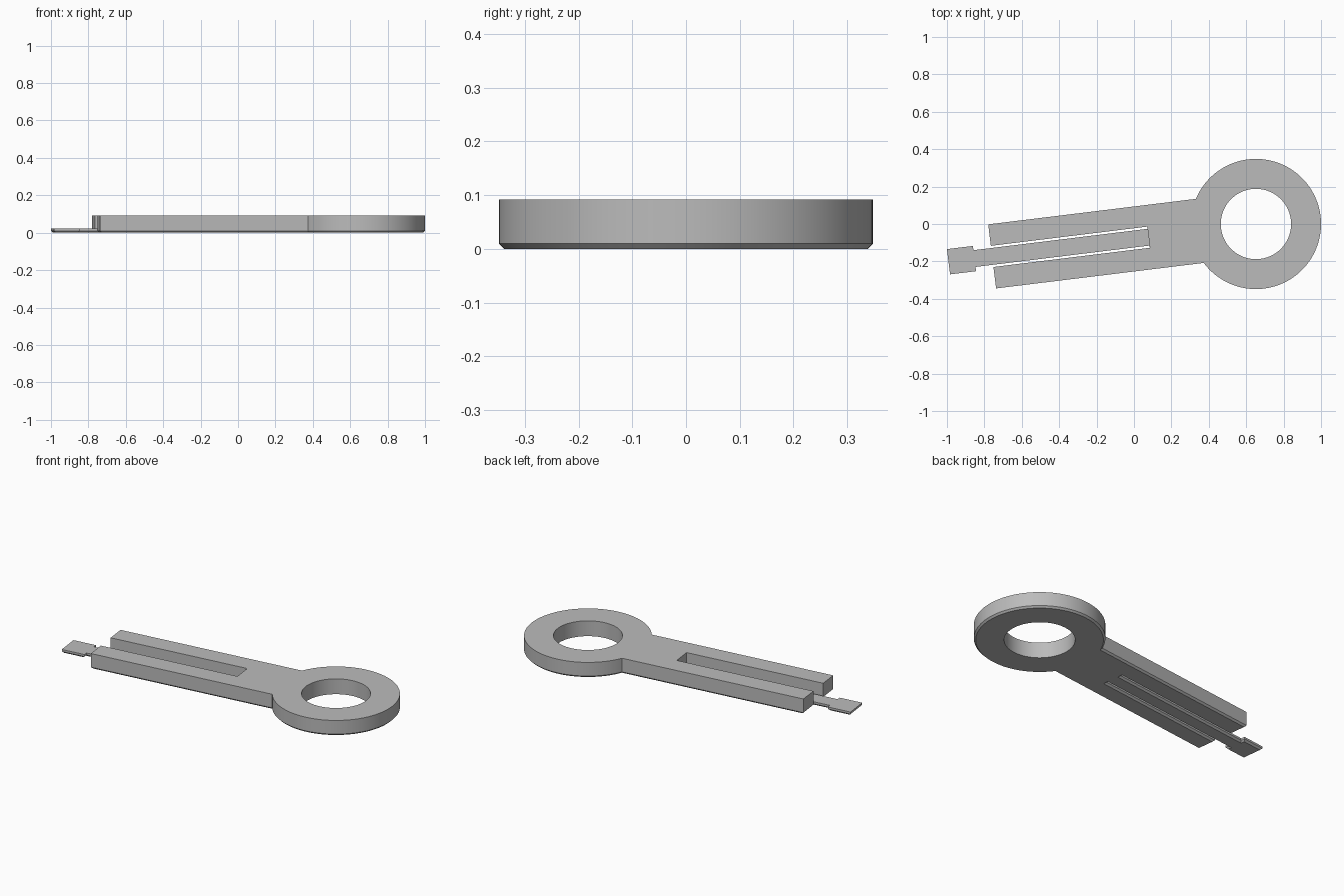
import bpy, bmesh, math
from mathutils import Vector

cube = bpy.data.objects.get("Cube")
if cube:
    bpy.data.objects.remove(cube, do_unlink=True)

RING_R, HOLE_R = 0.348, 0.188
HEIGHT, TONGUE_TOP, CHAMFER = 0.092, 0.022, 0.01
ARM_W, SLOT_W, TONGUE_W, HEAD_W = 0.1725, 0.057, 0.045, 0.068   # half widths
ARM_END, SLOT_END, HEAD_START, HEAD_END = -1.421, -0.579, -1.516, -1.656
TILT, CENTRE = math.radians(7), (0.652, 0, 0)

grey = bpy.data.materials.new("plain_grey")
grey.use_nodes = True
colour = (0.5, 0.5, 0.5, 1)
grey.diffuse_color = colour
grey.node_tree.nodes["Principled BSDF"].inputs["Base Color"].default_value = colour


def inset(points, d):
    """Move every side of a counter-clockwise outline inwards by d."""
    result = []
    for i, p in enumerate(points):
        a = (p - points[i - 1]).normalized()
        b = (points[(i + 1) % len(points)] - p).normalized()
        n, m = Vector((-a.y, a.x)), Vector((-b.y, b.x))
        result.append(p + (n + m) * d / (1 + n.dot(m)))
    return result


def loft(name, layers):
    """Stack outlines given as (points, z) into a closed solid."""
    bm = bmesh.new()
    loops = [[bm.verts.new((p.x, p.y, z)) for p in pts] for pts, z in layers]
    bm.faces.new(loops[0][::-1])
    bm.faces.new(loops[-1])
    for low, high in zip(loops, loops[1:]):
        for i in range(len(low)):
            j = (i + 1) % len(low)
            bm.faces.new((low[i], low[j], high[j], high[i]))
    mesh = bpy.data.meshes.new(name)
    bm.to_mesh(mesh)
    bm.free()
    obj = bpy.data.objects.new(name, mesh)
    bpy.context.collection.objects.link(obj)
    obj.location, obj.rotation_euler.z = CENTRE, TILT
    return obj


def mirrored(half):
    """Close a half outline across the long axis."""
    return [Vector((x, -y)) for x, y in half] + [Vector(p) for p in reversed(half)]


def arc(radius, start, end, steps):
    return [Vector((math.cos(t), math.sin(t))) * radius
            for t in (start + (end - start) * i / steps for i in range(steps + 1))]


# Plan outline: tongue head, neck, slits, arms, then the ring
half = [(HEAD_END, HEAD_W), (HEAD_START, HEAD_W), (HEAD_START, TONGUE_W),
        (SLOT_END, TONGUE_W), (SLOT_END, SLOT_W), (ARM_END, SLOT_W),
        (ARM_END, ARM_W)]
join = math.pi - math.asin(ARM_W / RING_R)
outline = mirrored(half)
n = len(half)
outline = outline[:n] + arc(RING_R, -join, join, 88) + outline[n:]
body = loft("ring_handle", [(inset(outline, CHAMFER), 0), (outline, CHAMFER),
                            (outline, HEIGHT)])
body.data.materials.append(grey)

# Space above the thin tongue
mid = (SLOT_W + TONGUE_W) / 2
space = mirrored([(-1.8, 0.12), (-1.46, 0.12), (-1.46, mid), (SLOT_END + 0.001, mid)])
tongue_space = loft("tongue_space_cutter", [(space, TONGUE_TOP), (space, 0.2)])

# Ring opening
circle = arc(HOLE_R, 0, math.tau, 96)[:-1]
ring_hole = loft("ring_hole_cutter", [(circle, -0.1), (circle, 0.2)])

for cutter in (tongue_space, ring_hole):
    cut = body.modifiers.new(cutter.name, "BOOLEAN")
    cut.operation, cut.solver, cut.object = "DIFFERENCE", "EXACT", cutter

# Apply the cuts, drop the cutters
bpy.ops.object.select_all(action="DESELECT")
body.select_set(True)
bpy.context.view_layer.objects.active = body
for modifier in list(body.modifiers):
    bpy.ops.object.modifier_apply(modifier=modifier.name)
for cutter in (tongue_space, ring_hole):
    bpy.data.objects.remove(cutter, do_unlink=True)
bpy.ops.object.shade_smooth_by_angle(angle=math.radians(30))
